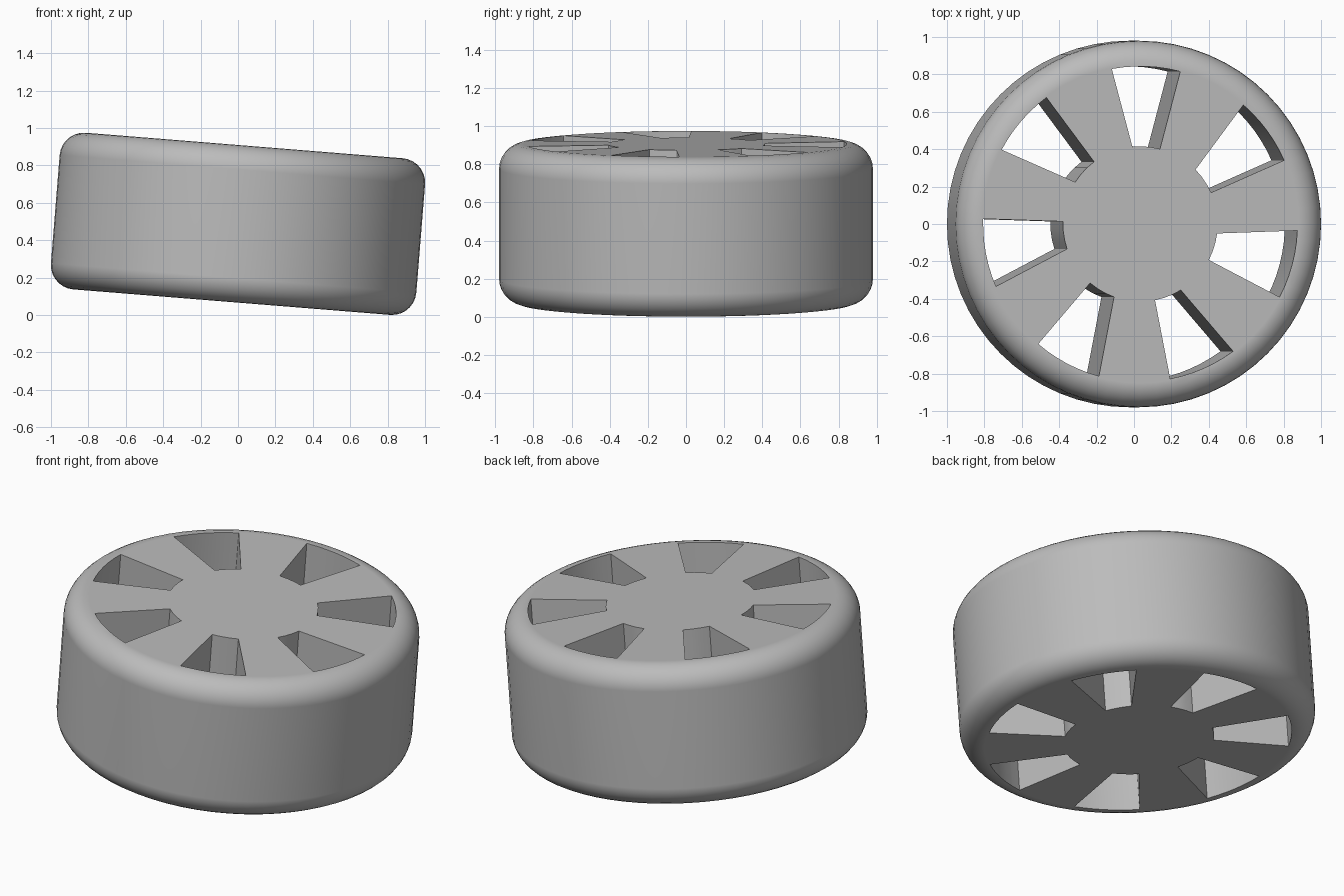
import bpy, bmesh
from math import cos, sin, radians, tau

if "Cube" in bpy.data.objects:
    bpy.data.objects.remove(bpy.data.objects["Cube"])

RADIUS, HEIGHT, ROUND = 0.98, 0.84, 0.13
WINDOWS = 7

grey = bpy.data.materials.new("plain_grey")
grey.use_nodes = True
colour = (0.5, 0.5, 0.5, 1)
grey.diffuse_color = colour
grey.node_tree.nodes["Principled BSDF"].inputs["Base Color"].default_value = colour


def arc(radius, start, end, steps):
    """Points along an arc, angles in degrees."""
    angles = [radians(start + (end - start) * i / steps) for i in range(steps + 1)]
    return [(radius * cos(a), radius * sin(a)) for a in angles]


def window_cutters():
    """One prism per window: a radial side, a slanted side and two arcs."""
    bm = bmesh.new()
    for i in range(WINDOWS):
        start = -27.6 + i * 360 / WINDOWS
        outline = arc(0.843, start, start + 25.2, 6) + arc(0.415, start + 20.6, start, 3)
        face = bm.faces.new([bm.verts.new((x, y, -HEIGHT)) for x, y in outline])
        grown = bmesh.ops.extrude_face_region(bm, geom=[face])["geom"]
        top = [v for v in grown if isinstance(v, bmesh.types.BMVert)]
        bmesh.ops.translate(bm, verts=top, vec=(0, 0, 2 * HEIGHT))
    bmesh.ops.recalc_face_normals(bm, faces=bm.faces)
    mesh = bpy.data.meshes.new("window_cutters")
    bm.to_mesh(mesh)
    bm.free()
    cutter = bpy.data.objects.new("window_cutters", mesh)
    bpy.context.collection.objects.link(cutter)
    cutter.hide_render = True
    return cutter


# Solid wheel with rounded shoulders
bpy.ops.mesh.primitive_cylinder_add(vertices=64, radius=RADIUS, depth=HEIGHT)
wheel = bpy.context.object
wheel.name = "wheel"
wheel.data.materials.append(grey)
bevel = wheel.modifiers.new("round_shoulders", 'BEVEL')
bevel.width, bevel.segments = ROUND, 7
bevel.limit_method, bevel.angle_limit = 'ANGLE', radians(40)
bpy.ops.object.modifier_apply(modifier=bevel.name)

# Windows between the spokes, cut right through
cutter = window_cutters()
cut = wheel.modifiers.new("cut_windows", 'BOOLEAN')
cut.operation, cut.solver, cut.object = 'DIFFERENCE', 'EXACT', cutter
bpy.ops.object.modifier_apply(modifier=cut.name)
bpy.data.objects.remove(cutter)

# Smooth tread, crisp window edges, flat faces
bpy.ops.object.shade_smooth_by_angle(angle=radians(30))
weighted = wheel.modifiers.new("flat_face_normals", 'WEIGHTED_NORMAL')
weighted.keep_sharp = True

# Leaning pose, resting on the ground
wheel.rotation_euler.y = radians(4.6)
wheel.location.z = 0.4875
